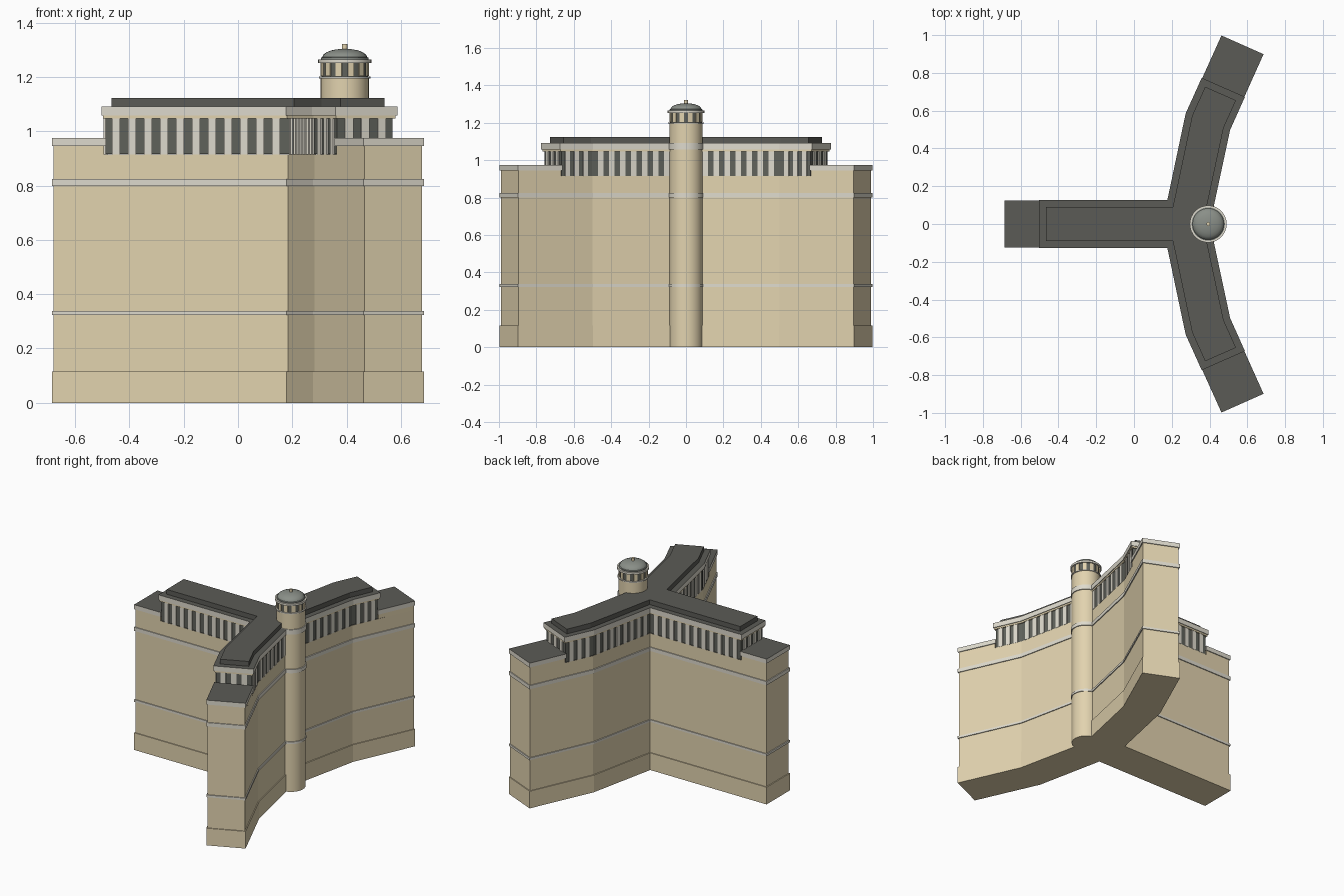
import bpy, bmesh, math
from mathutils import Vector, Matrix

if "Cube" in bpy.data.objects:
    bpy.data.objects.remove(bpy.data.objects["Cube"])


def srgb(h):
    c = [int(h[i:i + 2], 16) / 255 for i in (0, 2, 4)]
    return [x / 12.92 if x < 0.04 else ((x + 0.055) / 1.055) ** 2.4 for x in c] + [1]


def material(name, h):
    m = bpy.data.materials.new(name)
    m.diffuse_color = srgb(h)
    m.use_nodes = True
    m.node_tree.nodes["Principled BSDF"].inputs["Base Color"].default_value = m.diffuse_color
    return m


STONE = material("tan stone", "E2D3AF")
TRIM = material("pale trim", "DEDACD")
ROOF = material("dark roof", "5B5B56")
GLASS = material("dark window", "60625B")
DOME = material("grey dome", "8A8F88")


def finish(name, bm, mats, smooth=False):
    bmesh.ops.recalc_face_normals(bm, faces=bm.faces)
    me = bpy.data.meshes.new(name)
    bm.to_mesh(me)
    bm.free()
    for m in mats:
        me.materials.append(m)
    ob = bpy.data.objects.new(name, me)
    bpy.context.collection.objects.link(ob)
    if smooth:
        bpy.ops.object.select_all(action='DESELECT')
        ob.select_set(True)
        bpy.context.view_layer.objects.active = ob
        bpy.ops.object.shade_smooth_by_angle(angle=math.radians(35))
    return ob


def offset(pts, d):
    """Grow a counter-clockwise outline by d with mitred corners."""
    out = []
    for i, p in enumerate(pts):
        a = (p - pts[i - 1]).normalized()
        b = (pts[(i + 1) % len(pts)] - p).normalized()
        na, nb = Vector((a.y, -a.x)), Vector((b.y, -b.x))
        out.append(p + (na + nb) * d / (1 + na.dot(nb)))
    return out


def slab(name, pts, z0, z1, mat, grow=0.0, top=None):
    """Extruded outline, with an optional other colour on its top."""
    bm = bmesh.new()
    pts = offset(pts, grow)
    low = [bm.verts.new((p.x, p.y, z0)) for p in pts]
    high = [bm.verts.new((p.x, p.y, z1)) for p in pts]
    bm.faces.new(low)
    cap = bm.faces.new(high)
    for i in range(len(pts)):
        j = (i + 1) % len(pts)
        bm.faces.new((low[i], low[j], high[j], high[i]))
    if top:
        cap.material_index = 1
    return finish(name, bm, [mat, top] if top else [mat])


def outline(west_trim=0.0, wing_trim=0.0):
    """Three-winged plan, with the wing ends cut back."""
    d = Vector((0.411, 0.911)) * wing_trim
    half = [Vector((0.393, 0)), Vector((0.50, 0.5)), Vector((0.678, 0.896)) - d,
            Vector((0.466, 0.990)) - d, Vector((0.282, 0.582)), Vector((0.184, 0.118)),
            Vector((-0.679 + west_trim, 0.118))]
    return half + [Vector((p.x, -p.y)) for p in reversed(half[1:])]


plan = outline()
upper = outline(0.186, 0.25)

# Main body, plinth and string courses
slab("main_walls", plan, 0, 0.915, STONE, top=ROOF)
slab("plinth", plan, 0, 0.115, STONE, 0.006)
slab("lower_band", plan, 0.323, 0.338, TRIM, 0.006)
slab("upper_band", plan, 0.799, 0.824, TRIM, 0.006)

# Lower blocks at the wing ends (outline indices: far corners of each wing)
for name, (a, b) in {"north": (2, 3), "west": (6, 7), "south": (10, 11)}.items():
    quad = [plan[a], plan[b], upper[b], upper[a]]
    slab(name + "_end_block", quad, 0.915, 0.95, STONE)
    slab(name + "_end_cornice", quad, 0.945, 0.975, TRIM, 0.006, ROOF)

# Dark top storey, architrave, cornice and attic roof
slab("top_storey", upper, 0.916, 1.055, GLASS, -0.004)
slab("architrave", upper, 1.047, 1.060, STONE, 0.004)
slab("main_cornice", upper, 1.058, 1.091, TRIM, 0.009, ROOF)
slab("attic_roof", upper, 1.09, 1.123, ROOF, -0.027)

# Piers along every side of the top storey, with a full gap at each corner
bm = bmesh.new()
for i, p in enumerate(upper):
    q = upper[(i + 1) % len(upper)]
    run = q - p
    n = max(3, round(run.length / 0.0585 - 0.5))
    pitch = run.length / (n + 0.5)
    t = run.normalized()
    for k in range(n):
        c = p + t * pitch * (k + 0.75) - Vector((t.y, -t.x)) * 0.005
        m = (Matrix.Translation((c.x, c.y, 0.9825))
             @ Matrix.Rotation(math.atan2(t.y, t.x), 4, 'Z')
             @ Matrix.Diagonal((pitch * 0.5, 0.014, 0.135, 1)))
        bmesh.ops.create_cube(bm, size=1, matrix=m)
finish("top_storey_piers", bm, [TRIM])

TX = 0.393


def turned(name, profile, mat, seg=32):
    """Lathe a radius/height profile about the tower axis."""
    bm = bmesh.new()
    rings = []
    for r, z in profile:
        rings.append([bm.verts.new((TX + r * math.cos(math.tau * s / seg),
                                    r * math.sin(math.tau * s / seg), z))
                      for s in range(seg)])
    for lo, hi in zip(rings, rings[1:]):
        for s in range(seg):
            u = (s + 1) % seg
            bm.faces.new((lo[s], lo[u], hi[u], hi[s]))
    bm.faces.new(rings[0])
    bm.faces.new(rings[-1])
    return finish(name, bm, [mat], True)


# Round tower with bands
turned("tower_shaft", [(0.089, 0), (0.089, 1.20)], STONE)
for name, z0, z1, r in [("tower_lower_band", 0.323, 0.338, 0.094),
                        ("tower_upper_band", 0.799, 0.824, 0.095),
                        ("tower_cornice_band", 1.058, 1.091, 0.095),
                        ("lantern_sill", 1.195, 1.202, 0.095),
                        ("lantern_cornice", 1.252, 1.265, 0.098)]:
    turned(name, [(r, z0), (r, z1)], TRIM)

# Lantern with piers between its openings
turned("lantern_core", [(0.085, 1.20), (0.085, 1.255)], GLASS)
bm = bmesh.new()
for k in range(12):
    m = (Matrix.Translation((TX, 0, 1.228)) @ Matrix.Rotation(math.tau * (k + 0.5) / 12, 4, 'Z')
         @ Matrix.Translation((0.082, 0, 0)) @ Matrix.Diagonal((0.014, 0.023, 0.05, 1)))
    bmesh.ops.create_cube(bm, size=1, matrix=m)
finish("lantern_piers", bm, [STONE])

# Stepped dome and finial
turned("dome", [(0.088, 1.262), (0.088, 1.271), (0.083, 1.273), (0.079, 1.282), (0.067, 1.291),
                (0.050, 1.298), (0.028, 1.302), (0.006, 1.304)], DOME)
turned("finial", [(0.010, 1.30), (0.010, 1.321)], STONE, 12)
